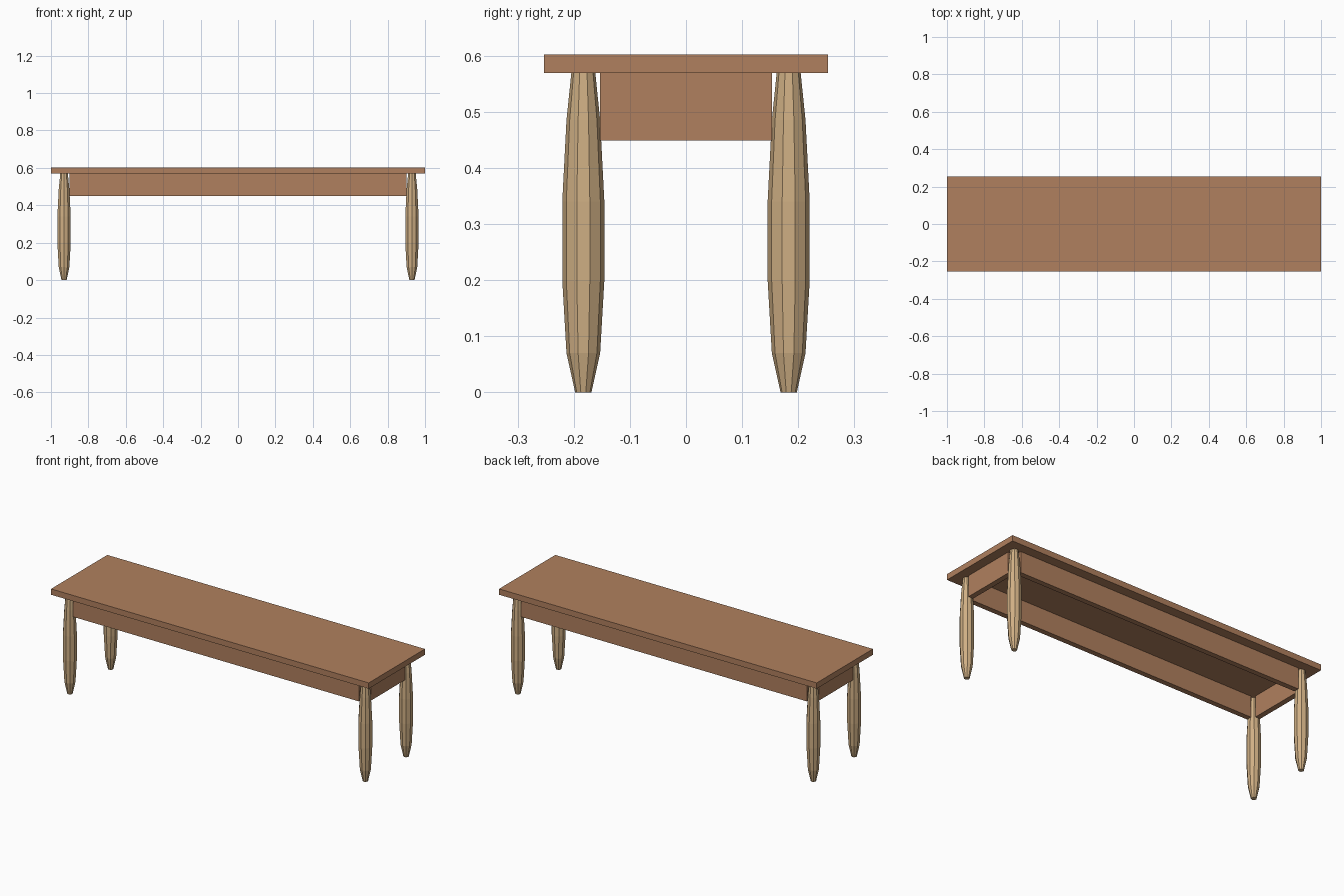
import bpy, bmesh, math

if "Cube" in bpy.data.objects:
    bpy.data.objects.remove(bpy.data.objects["Cube"])


def material(name, srgb):
    m = bpy.data.materials.new(name)
    m.diffuse_color = [((c / 255 + 0.055) / 1.055) ** 2.4 for c in srgb] + [1]
    m.use_nodes = True
    m.node_tree.nodes["Principled BSDF"].inputs["Base Color"].default_value = m.diffuse_color
    return m


brown = material("brown_wood", (176, 128, 94))
pale = material("pale_wood", (207, 175, 132))

LEG_X, LEG_Y = 0.93, 0.183
TOP_Z, UNDER_Z, APRON_Z = 0.602, 0.569, 0.449


def finish(bm, name, mat):
    bmesh.ops.recalc_face_normals(bm, faces=bm.faces)
    mesh = bpy.data.meshes.new(name)
    bm.to_mesh(mesh)
    bm.free()
    mesh.materials.append(mat)
    obj = bpy.data.objects.new(name, mesh)
    bpy.context.collection.objects.link(obj)
    return obj


def box(name, x, y, z, mat):
    """Box from (min, max) ranges."""
    bm = bmesh.new()
    bmesh.ops.create_cube(bm, size=1)
    for v in bm.verts:
        v.co = [sum(r) / 2 + c * (r[1] - r[0]) for r, c in zip((x, y, z), v.co)]
    return finish(bm, name, mat)


def leg(name, cx, cy, profile, sides=10):
    """Faceted turned leg from (radius, height) pairs."""
    bm = bmesh.new()
    rings = []
    for r, z in profile:
        angles = [math.pi / 2 + math.tau * i / sides for i in range(sides)]
        rings.append([bm.verts.new((cx + r * math.cos(a), cy + r * math.sin(a), z))
                      for a in angles])
    for low, high in zip(rings, rings[1:]):
        for i in range(sides):
            j = (i + 1) % sides
            bm.faces.new((low[i], low[j], high[j], high[i]))
    bm.faces.new(rings[0])
    bm.faces.new(rings[-1])
    return finish(bm, name, pale)


# Seat board
box("seat_board", (-1, 1), (-0.253, 0.253), (UNDER_Z, TOP_Z), brown)

# Aprons running between the legs, leaving the corners open
T = 0.015
for s, side in ((-1, "front"), (1, "back")):
    box(side + "_apron", (-0.9, 0.9), (s * LEG_Y - T, s * LEG_Y + T),
        (APRON_Z, UNDER_Z), brown)
for s, side in ((-1, "left"), (1, "right")):
    box(side + "_apron", (s * LEG_X - T, s * LEG_X + T), (-0.153, 0.153),
        (APRON_Z, UNDER_Z), brown)

# Four bulging legs
PROFILE = [(0.0145, 0), (0.030, 0.07), (0.0375, 0.20), (0.0375, 0.34),
           (0.030, 0.485), (0.0214, UNDER_Z)]
for sx, xn in ((-1, "left"), (1, "right")):
    for sy, yn in ((-1, "front"), (1, "back")):
        leg(f"{yn}_{xn}_leg", sx * LEG_X, sy * LEG_Y, PROFILE)
